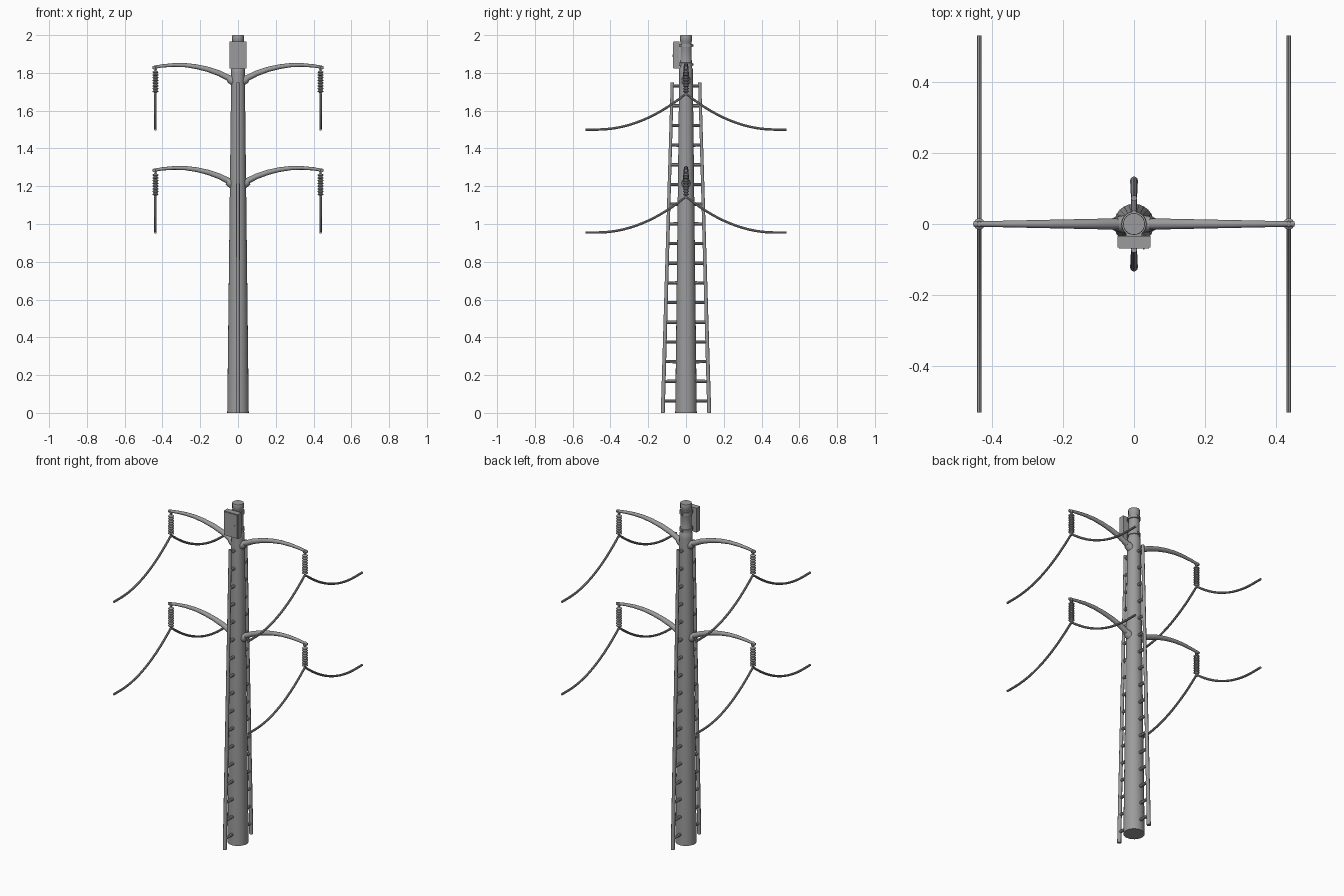
import bpy, bmesh, math
from mathutils import Vector

if "Cube" in bpy.data.objects:
    bpy.data.objects.remove(bpy.data.objects["Cube"])

grey = bpy.data.materials.new("dark_grey")
grey.diffuse_color = (0.33, 0.33, 0.33, 1)
grey.use_nodes = True
grey.node_tree.nodes["Principled BSDF"].inputs["Base Color"].default_value = grey.diffuse_color


def finish(bm, name, smooth=True):
    bmesh.ops.recalc_face_normals(bm, faces=bm.faces)
    me = bpy.data.meshes.new(name)
    bm.to_mesh(me)
    bm.free()
    me.materials.append(grey)
    ob = bpy.data.objects.new(name, me)
    bpy.context.collection.objects.link(ob)
    if smooth:
        bpy.ops.object.select_all(action='DESELECT')
        ob.select_set(True)
        bpy.context.view_layer.objects.active = ob
        bpy.ops.object.shade_smooth_by_angle(angle=math.radians(40))
    return ob


def skin(bm, rings):
    """Join successive rings of vertices and cap both ends."""
    n = len(rings[0])
    for r, s in zip(rings, rings[1:]):
        for k in range(n):
            j = (k + 1) % n
            bm.faces.new((r[k], r[j], s[j], s[k]))
    bm.faces.new(rings[0])
    bm.faces.new(rings[-1])


def tube(name, pts, radii, sides=10):
    """Capped tube along a planar path, with one radius per point."""
    pts = [Vector(p) for p in pts]
    # side vector: x for paths in the yz plane, y for paths in the xz plane
    side = Vector((1, 0, 0)) if all(abs(p.x - pts[0].x) < 1e-6 for p in pts) else Vector((0, 1, 0))
    bm = bmesh.new()
    rings = []
    for i, p in enumerate(pts):
        a, b = pts[max(i - 1, 0)], pts[min(i + 1, len(pts) - 1)]
        up = (b - a).normalized().cross(side)
        rings.append([bm.verts.new(p + radii[i] * (math.cos(t) * side + math.sin(t) * up))
                      for t in (math.tau * k / sides for k in range(sides))])
    skin(bm, rings)
    return finish(bm, name)


def lathe(name, profile, loc=(0, 0, 0), sides=24):
    """Vertical solid of revolution from (radius, z) pairs."""
    bm = bmesh.new()
    skin(bm, [[bm.verts.new((loc[0] + r * math.cos(math.tau * k / sides),
                             loc[1] + r * math.sin(math.tau * k / sides), loc[2] + z))
               for k in range(sides)] for r, z in profile])
    return finish(bm, name)


def box(name, lo, hi, bevel=0.0):
    bm = bmesh.new()
    bmesh.ops.create_cube(bm, size=1)
    for v in bm.verts:
        v.co = Vector([(l + h) / 2 + c * (h - l) for l, h, c in zip(lo, hi, v.co)])
    if bevel:
        bmesh.ops.bevel(bm, geom=bm.edges[:], offset=bevel, segments=1, affect='EDGES')
    return finish(bm, name, False)


def pole_radius(z):
    return 0.057 - 0.021 * z / 1.8


def rail_y(z):
    return 0.123 - 0.05 * z / 1.74


# Tapered pole with a narrower top
lathe("pole", [(0.057, 0), (pole_radius(1.8), 1.8), (pole_radius(1.82), 1.82), (0.031, 1.83),
               (0.029, 1.965), (0.031, 1.968), (0.031, 1.998), (0.030, 2.0)])

# Equipment box, its door, handle and mounting straps
box("equipment_box", (-0.046, -0.066, 1.822), (0.046, -0.034, 1.965))
box("box_door", (-0.043, -0.069, 1.826), (0.043, -0.064, 1.961))
box("door_handle", (0.025, -0.072, 1.885), (0.030, -0.066, 1.897))
for z in (1.845, 1.945):
    lathe("box_strap", [(0.030, z - 0.009), (0.035, z - 0.008), (0.035, z + 0.008), (0.030, z + 0.009)])
    box("strap_bracket", (-0.022, -0.04, z - 0.009), (0.022, -0.015, z + 0.009))
    box("strap_bolt", (-0.006, 0.03, z - 0.006), (0.006, 0.04, z + 0.006))

# Climbing rails with rungs, front and back
for s in (-1, 1):
    tube("climbing_rail", [(0, s * rail_y(0), 0), (0, s * rail_y(1.75), 1.75)], [0.011, 0.0085], 10)
    for i in range(17):
        z = 0.063 + i * 0.1042
        tube("rung", [(0, s * (pole_radius(z) - 0.01), z), (0, s * rail_y(z), z)], [0.009, 0.008], 8)

# Insulator profile: cap, stack of discs, clamp
discs = [(0.005, 0.01), (0.005, -0.014)]
for i in range(8):
    z = -0.016 - i * 0.0145
    discs += [(0.010, z), (0.016, z - 0.005), (0.016, z - 0.008), (0.010, z - 0.011)]
discs += [(0.006, -0.132), (0.006, -0.146)]

# Two levels of arms with insulators and sagging wires
for level in (1.765, 1.22):
    for s in (-1, 1):
        r0 = pole_radius(level)
        # arm curve: steep near the pole, cresting, drooping at the tip
        shape = [(0.02, -0.008), (0.05, 0.008), (0.10, 0.033), (0.16, 0.054), (0.22, 0.068),
                 (0.28, 0.076), (0.34, 0.077), (0.40, 0.072), (0.453, 0.064)]
        tube("arm", [(s * x, 0, level + z) for x, z in shape],
             [0.017 - 0.0095 * x / 0.45 for x, _ in shape], 12)
        tube("arm_socket", [(s * (r0 - 0.015), 0, level - 0.011), (s * (r0 + 0.003), 0, level),
                            (s * (r0 + 0.014), 0, level + 0.006)], [0.024, 0.023, 0.018], 14)
        x = s * 0.437
        top = level + 0.066
        lathe("tip_clamp", [(0.009, -0.012), (0.010, -0.006), (0.010, 0.004), (0.007, 0.007)], (x, 0, top), 8)
        lathe("insulator", discs, (x, 0, top - 0.005), 14)
        low = level - 0.265
        ys = [0.533 * i / 16 for i in range(-16, 17)]
        tube("wire", [(x, y, low + 0.19 * (1 - abs(y) / 0.47) ** 2 * (abs(y) < 0.47)) for y in ys],
             [0.0064] * 33, 8)
